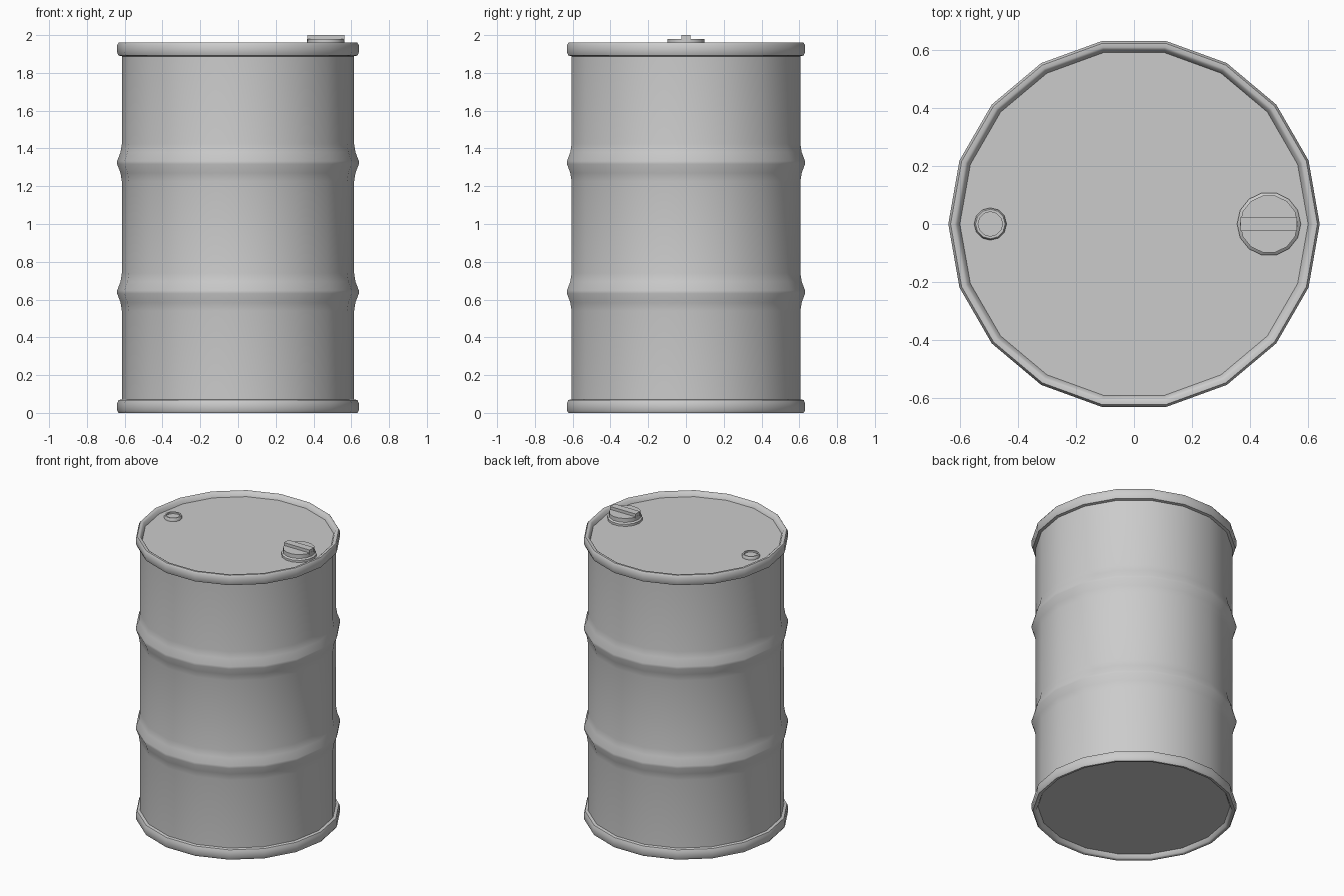
import bpy, bmesh, math

if "Cube" in bpy.data.objects:
    bpy.data.objects.remove(bpy.data.objects["Cube"])


def lathe(name, profile, sides, center=(0, 0), angle=40):
    """Revolve an (r, z) profile; r = 0 ends close with a fan."""
    bm = bmesh.new()
    rings = []
    for r, z in profile:
        if r == 0:
            rings.append([bm.verts.new((0, 0, z))] * sides)
        else:
            rings.append([bm.verts.new((r * math.cos(2 * math.pi * i / sides),
                                        r * math.sin(2 * math.pi * i / sides), z))
                          for i in range(sides)])
    for a, b in zip(rings, rings[1:]):
        for i in range(sides):
            j = (i + 1) % sides
            bm.faces.new(list(dict.fromkeys((a[i], a[j], b[j], b[i]))))
    bmesh.ops.recalc_face_normals(bm, faces=bm.faces)
    return finish(name, bm, (*center, 0), angle)


def finish(name, bm, location, angle):
    mesh = bpy.data.meshes.new(name)
    bm.to_mesh(mesh)
    bm.free()
    ob = bpy.data.objects.new(name, mesh)
    bpy.context.collection.objects.link(ob)
    ob.location = location
    bpy.ops.object.select_all(action='DESELECT')
    ob.select_set(True)
    bpy.context.view_layer.objects.active = ob
    bpy.ops.object.shade_smooth_by_angle(angle=math.radians(angle))
    return ob


# Drum shell: rolled rims, two pressed ridges, recessed lid and base
def ridge(z):
    return [(0.615, z - 0.10), (0.622, z - 0.055), (0.64, z - 0.008),
            (0.64, z + 0.008), (0.622, z + 0.055), (0.615, z + 0.10)]


bottom_rim = [(0, 0.03), (0.60, 0.03), (0.61, 0.005), (0.618, 0.0), (0.632, 0.0),
              (0.64, 0.013), (0.64, 0.05), (0.633, 0.068), (0.615, 0.072)]
top_rim = [(r, 1.96 - z) for r, z in reversed(bottom_rim)]
lathe("drum_body", bottom_rim + ridge(0.64) + ridge(1.325) + top_rim, 18, angle=50)

# Large screw cap with a flange
cap_x = 0.465
lathe("filler_cap", [(0, 1.925), (0.11, 1.925), (0.11, 1.945), (0.10, 1.953),
                     (0.10, 1.98), (0, 1.98)], 14, (cap_x, 0))

# Grip bar across the cap
bm = bmesh.new()
bmesh.ops.create_cube(bm, size=1)
bmesh.ops.scale(bm, vec=(0.195, 0.048, 0.03), verts=bm.verts)
finish("cap_grip", bm, (cap_x, 0, 1.985), 30)

# Small vent bung with a sunken centre
lathe("vent_bung", [(0, 1.925), (0.056, 1.925), (0.056, 1.943), (0.051, 1.951),
                    (0.042, 1.951), (0.042, 1.94), (0, 1.94)], 12, (-0.495, 0))
